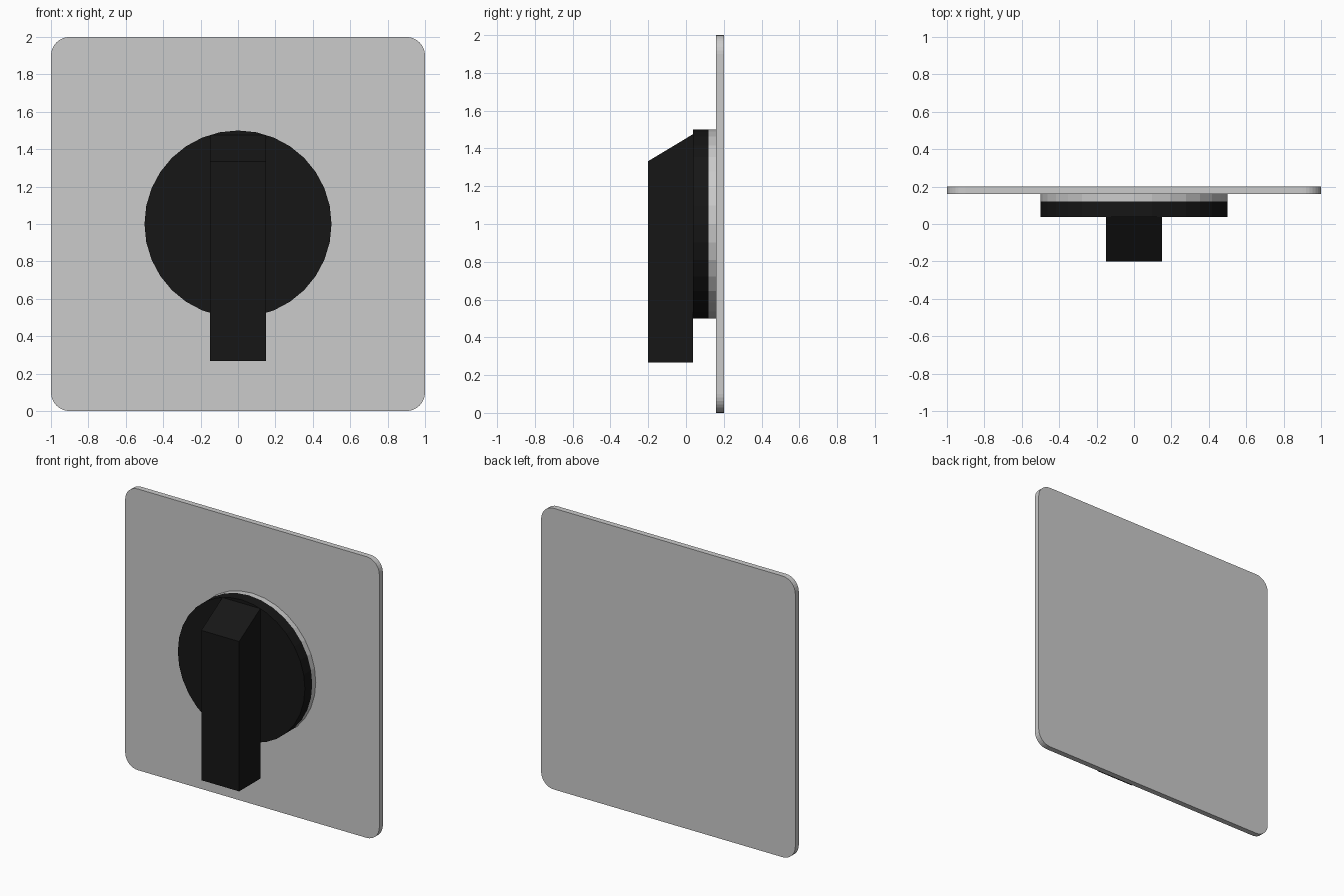
import bpy, bmesh, math
from mathutils import Matrix

if "Cube" in bpy.data.objects:
    bpy.data.objects.remove(bpy.data.objects["Cube"])

black = bpy.data.materials.new("black_plastic")
black.diffuse_color = (0.008, 0.008, 0.008, 1)
black.use_nodes = True
black.node_tree.nodes["Principled BSDF"].inputs["Base Color"].default_value = black.diffuse_color


def prism(name, profile, axis, start, end, mat=None):
    """Extrude a 2D profile along x (profile = y,z) or y (profile = x,z)."""
    bm = bmesh.new()
    place = (lambda a, b: (start, a, b)) if axis == 'x' else (lambda a, b: (a, start, b))
    face = bm.faces.new([bm.verts.new(place(a, b)) for a, b in profile])
    ext = bmesh.ops.extrude_face_region(bm, geom=[face], use_keep_orig=True)
    d = end - start
    bmesh.ops.translate(bm, vec=(d, 0, 0) if axis == 'x' else (0, d, 0),
                        verts=[v for v in ext['geom'] if isinstance(v, bmesh.types.BMVert)])
    bmesh.ops.recalc_face_normals(bm, faces=bm.faces)
    mesh = bpy.data.meshes.new(name)
    bm.to_mesh(mesh)
    bm.free()
    obj = bpy.data.objects.new(name, mesh)
    bpy.context.collection.objects.link(obj)
    if mat:
        mesh.materials.append(mat)
    return obj


def rounded_rect(x0, x1, z0, z1, r, steps):
    pts = []
    for i, (cx, cz) in enumerate([(x1 - r, z1 - r), (x0 + r, z1 - r), (x0 + r, z0 + r), (x1 - r, z0 + r)]):
        for k in range(steps + 1):
            a = math.pi / 2 * (i + k / steps)
            pts.append((cx + r * math.cos(a), cz + r * math.sin(a)))
    return pts


def circle(radius, cz, sides):
    return [(radius * math.cos(math.tau * i / sides), cz + radius * math.sin(math.tau * i / sides))
            for i in range(sides)]


# Wall plate with rounded corners
prism("wall_plate", rounded_rect(-1, 1, 0, 2, 0.1, 8), 'y', 0.16, 0.2)

# Grey spacer ring and black dial disc
prism("spacer_disc", circle(0.5, 1, 32), 'y', 0.12, 0.16)
prism("dial_disc", circle(0.5, 1, 32), 'y', 0.038, 0.12, black)

# Lever grip with sloped top
prism("lever", [(0.038, 0.267), (-0.2, 0.267), (-0.2, 1.333), (0.038, 1.476)], 'x', -0.149, 0.149, black)
